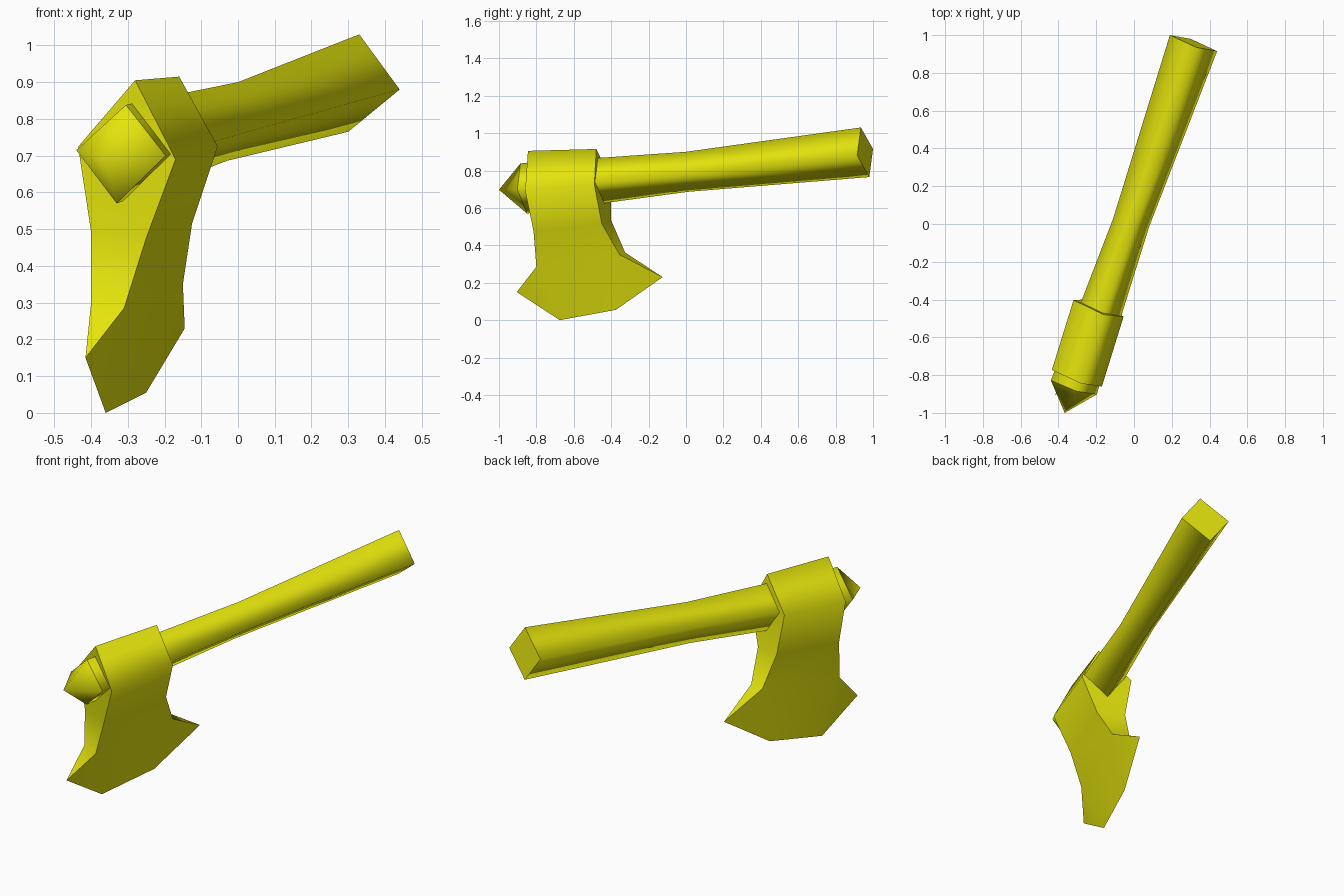
import bpy, bmesh, math
from mathutils import Vector

if "Cube" in bpy.data.objects:
    bpy.data.objects.remove(bpy.data.objects["Cube"])

yellow = bpy.data.materials.new("yellow")
yellow.diffuse_color = (0.78, 0.78, 0.004, 1)
yellow.use_nodes = True
yellow.node_tree.nodes["Principled BSDF"].inputs["Base Color"].default_value = yellow.diffuse_color


def build(name, points, groups):
    """Mesh from face groups: smooth within a group, sharp between groups."""
    bm = bmesh.new()
    verts = [bm.verts.new(p) for p in points]
    owner = {}
    for number, faces in enumerate(groups):
        for face in faces:
            f = bm.faces.new([verts[i] for i in face])
            f.smooth = True
            owner[f] = number
    bmesh.ops.recalc_face_normals(bm, faces=bm.faces)
    for e in bm.edges:
        a, b = e.link_faces
        if owner[a] != owner[b] or a.normal.angle(b.normal) > math.radians(130):
            e.smooth = False
    mesh = bpy.data.meshes.new(name)
    bm.to_mesh(mesh)
    bm.free()
    mesh.materials.append(yellow)
    obj = bpy.data.objects.new(name, mesh)
    bpy.context.collection.objects.link(obj)
    return obj


# Handle: square shaft with a narrow waist, pointed at the front
rings = [
    [(-.305, -.885, .838), (-.197, -.902, .70), (-.33, -.85, .57), (-.44, -.828, .715)],
    [(0, 0, .90), (.08, -.015, .78), (-.03, .01, .686), (-.11, .03, .806)],
    [(.33, .935, 1.03), (.44, .915, .88), (.30, .98, .765), (.19, 1.0, .915)],
]
points = [p for ring in rings for p in ring] + [(-.367, -1.0, .697)]
shaft = [(r + i, r + (i + 1) % 4, r + 4 + (i + 1) % 4, r + 4 + i)
         for r in (0, 4) for i in range(4)]
tip = [(i, (i + 1) % 4, 12) for i in range(4)]
build("handle", points, [shaft, tip, [(8, 9, 10, 11)]])

# Axe head: mirrored cheeks across the thickness direction, joined at top and edge
across = Vector((-1, .33, .13))
thickness = [.265, .15, .09]
front = [(-.17, -.86, .69), (-.25, -.815, .475), (-.31, -.80, .285)]
back = [(-.055, -.49, .725), (-.125, -.45, .515), (-.15, -.355, .35)]
other = lambda side: [Vector(p) + across * t for p, t in zip(side, thickness)]
top = [(-.28, -.845, .905), (-.16, -.48, .915)]
cutting_edge = [(-.415, -.905, .15), (-.36, -.675, 0), (-.25, -.375, .055), (-.145, -.125, .23)]
# indices: front right 0-2, front left 3-5, back right 6-8, back left 9-11, top 12-13, edge 14-17
points = front + other(front) + back + other(back) + top + cutting_edge


def cheek(f, b):
    return [(12, 13, b, f), (f, f + 1, b + 1, b), (f + 1, f + 2, b + 2, b + 1),
            (f + 2, 14, 15), (f + 2, 15, 16, b + 2), (b + 2, 16, 17)]


def end(r, l, ridge, corner):
    return [(ridge, r, l), (r, r + 1, l + 1, l),
            (r + 1, r + 2, l + 2, l + 1), (r + 2, corner, l + 2)]


build("axe_head", points,
      [cheek(0, 6) + cheek(3, 9), end(0, 3, 12, 14), end(6, 9, 13, 17)])
